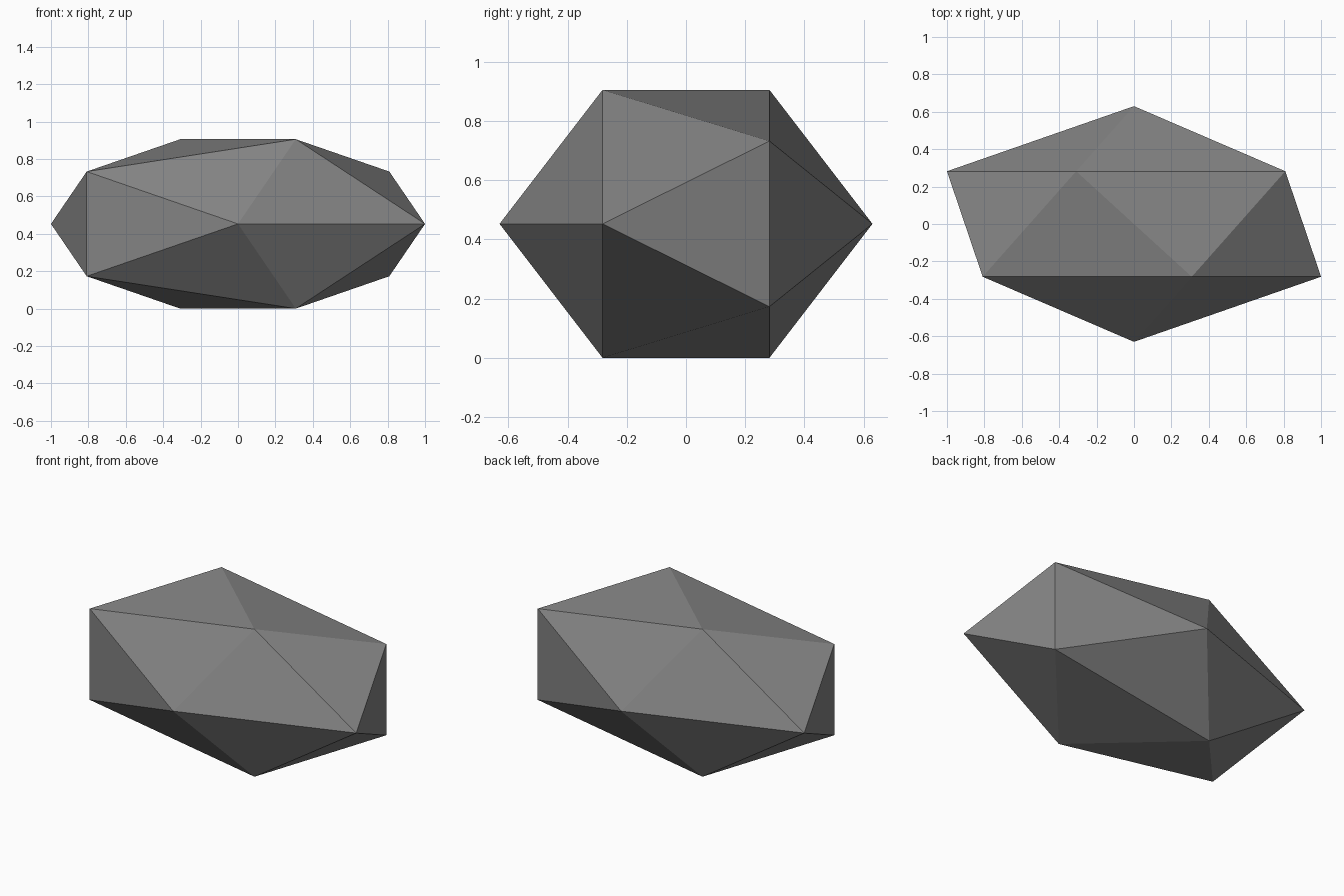
import bpy, bmesh, math

if "Cube" in bpy.data.objects:
    bpy.data.objects.remove(bpy.data.objects["Cube"])

# Overall half sizes: x radius of rings, apex distance, z radius of rings
RX, APEX, RING_Y, RZ, MID = 1.0, 0.63, 0.282, 0.476, 0.4525

grey = bpy.data.materials.new("stone grey")
grey.diffuse_color = (0.23, 0.23, 0.23, 1)
grey.use_nodes = True
grey.node_tree.nodes["Principled BSDF"].inputs["Base Color"].default_value = grey.diffuse_color

bm = bmesh.new()


def five_ring(y, side):
    """Pentagon whose point faces +x (side=1) or -x (side=-1)."""
    return [bm.verts.new((side * RX * math.cos(math.tau * i / 5), y,
                          MID + RZ * math.sin(math.tau * i / 5)))
            for i in range(5)]


# Flattened twenty-sided rock: two opposed pentagons and a front and back apex
five_ring(-RING_Y, 1)
five_ring(RING_Y, -1)
for y in (-APEX, APEX):
    bm.verts.new((0, y, MID))
bmesh.ops.convex_hull(bm, input=bm.verts[:])
bmesh.ops.recalc_face_normals(bm, faces=bm.faces[:])

mesh = bpy.data.meshes.new("rock")
bm.to_mesh(mesh)
bm.free()
mesh.materials.append(grey)
bpy.context.collection.objects.link(bpy.data.objects.new("rock", mesh))
